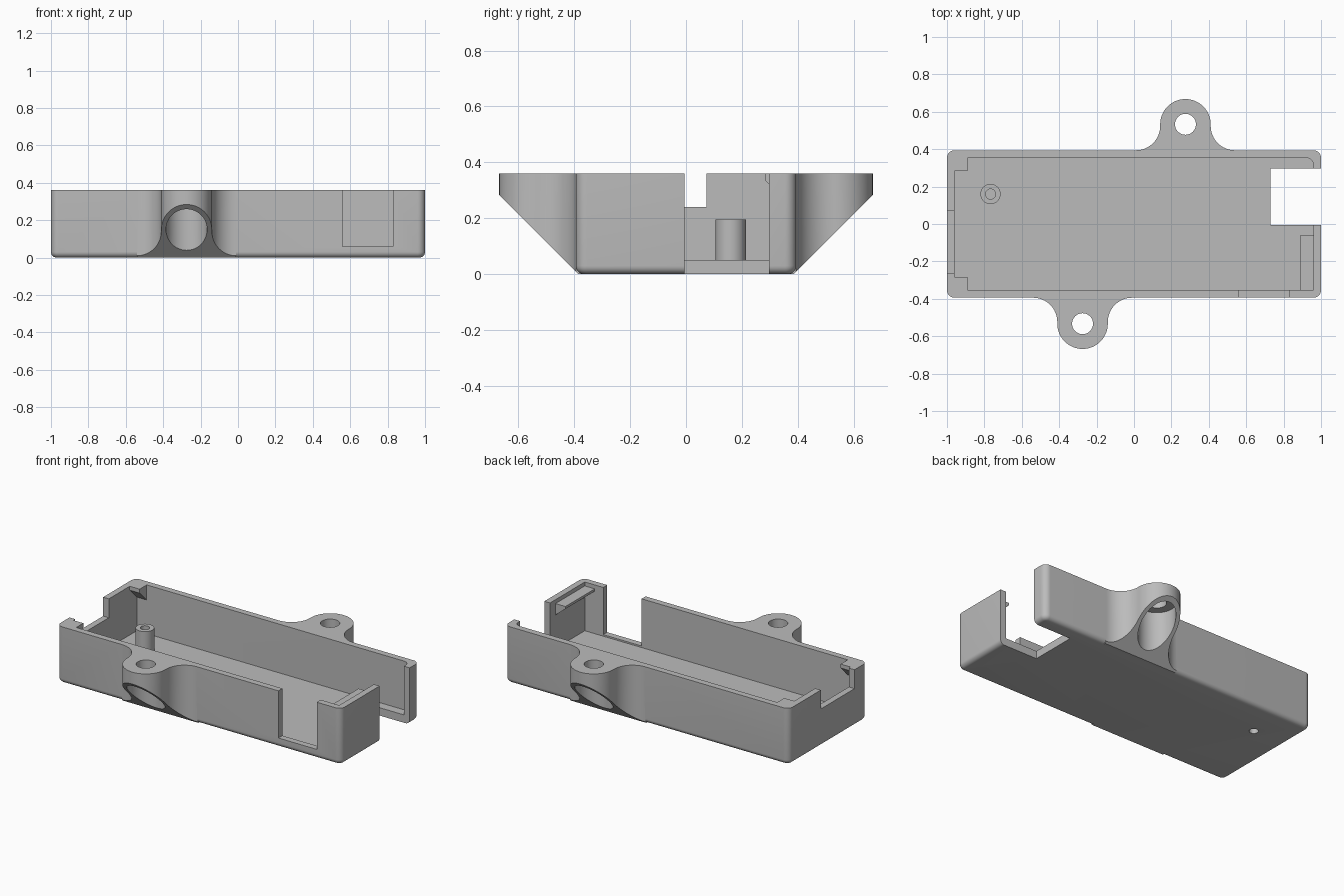
import bpy, bmesh, math
from mathutils import Matrix, Vector

cube = bpy.data.objects.get("Cube")
if cube:
    bpy.data.objects.remove(cube, do_unlink=True)

grey = bpy.data.materials.new("plain_grey")
grey.use_nodes = True
grey.diffuse_color = (0.5, 0.5, 0.5, 1)
grey.node_tree.nodes["Principled BSDF"].inputs["Base Color"].default_value = (0.5, 0.5, 0.5, 1)

HALF_Y, TOP, WALL, FLOOR = 0.394, 0.36, 0.04, 0.05
IN_X, IN_Y = 1 - WALL, HALF_Y - WALL
LUG_X, LUG_Y, LUG_R = 0.275, 0.533, 0.135


def finish(name, bm):
    bmesh.ops.recalc_face_normals(bm, faces=bm.faces)
    mesh = bpy.data.meshes.new(name)
    bm.to_mesh(mesh)
    bm.free()
    mesh.materials.append(grey)
    obj = bpy.data.objects.new(name, mesh)
    bpy.context.collection.objects.link(obj)
    return obj


def prism_bm(points, axis, lo, hi):
    """Extrude a 2D outline along an axis from lo to hi."""
    place = {"x": lambda a, b: (lo, a, b),
             "y": lambda a, b: (a, lo, b),
             "z": lambda a, b: (a, b, lo)}[axis]
    bm = bmesh.new()
    face = bm.faces.new([bm.verts.new(place(a, b)) for a, b in points])
    out = bmesh.ops.extrude_face_region(bm, geom=[face])
    step = Vector([(hi - lo) * (axis == k) for k in "xyz"])
    verts = [v for v in out["geom"] if isinstance(v, bmesh.types.BMVert)]
    bmesh.ops.translate(bm, verts=verts, vec=step)
    return bm


def prism(name, points, axis, lo, hi):
    return finish(name, prism_bm(points, axis, lo, hi))


def box(name, x0, x1, y0, y1, z0, z1):
    return prism(name, [(x0, y0), (x1, y0), (x1, y1), (x0, y1)], "z", z0, z1)


def arc(cx, cy, r, start, end, n):
    angles = [math.radians(start + (end - start) * i / n) for i in range(n + 1)]
    return [(cx + r * math.cos(a), cy + r * math.sin(a)) for a in angles]


def cylinder(name, x, y, r, z0, z1, n=48):
    return prism(name, arc(x, y, r, 0, 360, n)[:-1], "z", z0, z1)


def combine(target, tool, operation):
    mod = target.modifiers.new("join", "BOOLEAN")
    mod.object, mod.operation, mod.solver = tool, operation, "EXACT"
    bpy.ops.object.select_all(action="DESELECT")
    bpy.context.view_layer.objects.active = target
    target.select_set(True)
    bpy.ops.object.modifier_apply(modifier=mod.name)
    bpy.data.objects.remove(tool, do_unlink=True)


def make_lug(name, turn):
    """Flared mounting ear with a sloping underside."""
    r, flare, root = LUG_R, 0.13, HALF_Y - 0.03
    fy, fx = HALF_Y + flare, r + flare
    outline = [(-fx, root), (fx, root)]
    outline += arc(fx, fy, flare, 270, 180, 12)
    outline += arc(0, LUG_Y, r, 0, 180, 32)
    outline += arc(-fx, fy, flare, 0, -90, 12)
    bm = prism_bm(outline, "z", 0, TOP)
    cut = bmesh.ops.bisect_plane(bm, geom=bm.verts[:] + bm.edges[:] + bm.faces[:],
                                 plane_co=(0, HALF_Y, 0.01), plane_no=(0, 1, -1),
                                 clear_outer=True)
    edges = [e for e in cut["geom_cut"] if isinstance(e, bmesh.types.BMEdge)]
    bmesh.ops.holes_fill(bm, edges=edges)
    bm.transform(Matrix.Rotation(turn, 4, "Z") @ Matrix.Translation((LUG_X, 0, 0)))
    return finish(name, bm)


# Outer shell with rounded corners and a rounded bottom rim
bm = prism_bm([(-1, -HALF_Y), (1, -HALF_Y), (1, HALF_Y), (-1, HALF_Y)], "z", 0, TOP)
upright = [e for e in bm.edges if abs(e.verts[0].co.z - e.verts[1].co.z) > 0.1]
bmesh.ops.bevel(bm, geom=upright, offset=0.04, segments=8, profile=0.5, affect="EDGES")
rim = [e for e in bm.edges if max(v.co.z for v in e.verts) < 0.001]
bmesh.ops.bevel(bm, geom=rim, offset=0.03, segments=6, profile=0.5, affect="EDGES")
case = finish("open_case", bm)

# Mounting lugs, one on each long side
for name, turn in (("back_lug", 0), ("front_lug", math.pi)):
    combine(case, make_lug(name, turn), "UNION")

# Inner cavity with one rounded corner
cavity = [(-IN_X, -IN_Y), (IN_X, -IN_Y)] + arc(IN_X - 0.04, IN_Y - 0.04, 0.04, 0, 90, 8)
cavity += [(-IN_X, IN_Y)]
combine(case, prism("cavity", cavity, "z", FLOOR, 0.5), "DIFFERENCE")

# Screw holes and counterbores in the lugs
for s in (1, -1):
    combine(case, cylinder("lug_hole", s * LUG_X, s * LUG_Y, 0.056, -0.1, 0.5), "DIFFERENCE")
    combine(case, cylinder("counterbore", s * LUG_X, s * LUG_Y, 0.11, -0.1, 0.3), "DIFFERENCE")

# Openings: end slot through the floor, front window, end notch
combine(case, box("end_slot", 0.73, 1.1, -0.005, 0.297, -0.1, 0.5), "DIFFERENCE")
combine(case, box("front_window", 0.56, 0.83, -0.5, -IN_Y + 0.01, 0.06, 0.5), "DIFFERENCE")
combine(case, box("end_notch", -1.1, -0.94, -0.265, 0.073, 0.24, 0.5), "DIFFERENCE")

# Lid catches in the two corners beside the notch
for s in (1, -1):
    profile = [(s * 0.37, TOP), (s * 0.283, TOP), (s * 0.283, 0.335), (s * 0.37, 0.248)]
    combine(case, prism("corner_catch", profile, "x", -0.975, -0.89), "UNION")

# Long lid catch just below the rim at the other end
profile = [(0.975, 0.335), (0.89, 0.335), (0.89, 0.32), (0.975, 0.25)]
combine(case, prism("long_catch", profile, "y", -0.37, -0.06), "UNION")

# Hollow screw post, with a matching hole under the floor
POST_X, POST_Y = -0.767, 0.16
combine(case, cylinder("post", POST_X, POST_Y, 0.054, 0.03, 0.195, 32), "UNION")
combine(case, cylinder("post_bore", POST_X, POST_Y, 0.027, FLOOR, 0.3, 24), "DIFFERENCE")
combine(case, cylinder("under_hole", POST_X, POST_Y, 0.027, -0.1, 0.035, 24), "DIFFERENCE")

# Smooth curved walls, sharp creases
bpy.ops.object.select_all(action="DESELECT")
case.select_set(True)
bpy.context.view_layer.objects.active = case
bpy.ops.object.shade_smooth_by_angle(angle=math.radians(30))
